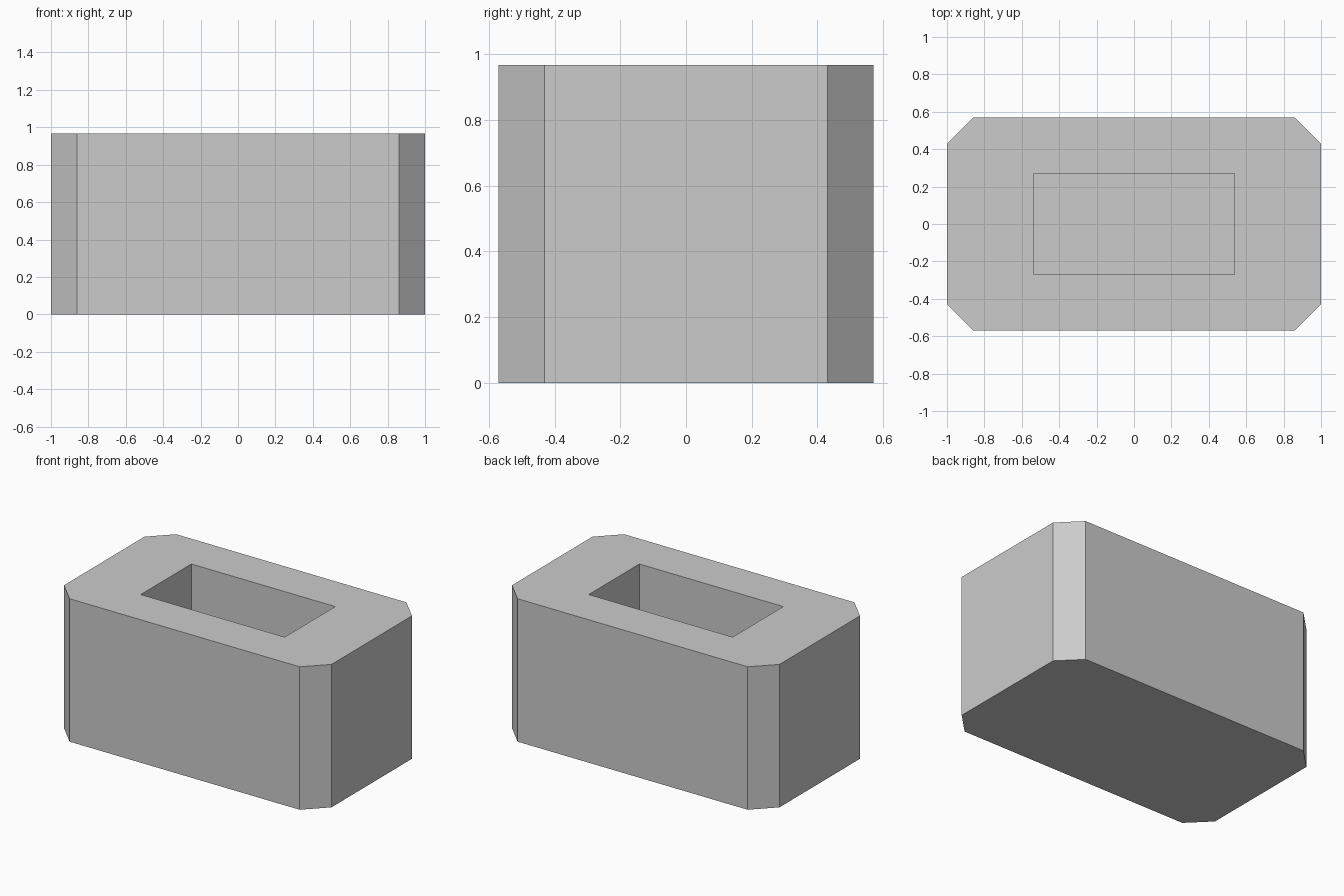
import bpy
import bmesh

LENGTH, WIDTH, HEIGHT = 2.0, 1.14, 0.966
CHAMFER = 0.14
POCKET_X, POCKET_Y, POCKET_DEPTH = 0.538, 0.27, 0.68

cube = bpy.data.objects.get("Cube")
if cube:
    bpy.data.objects.remove(cube, do_unlink=True)

grey = bpy.data.materials.new("plain grey")
grey.use_nodes = True
colour = (0.6, 0.6, 0.6, 1)
grey.diffuse_color = colour
grey.node_tree.nodes["Principled BSDF"].inputs["Base Color"].default_value = colour

# Solid block standing on the ground
bm = bmesh.new()
bmesh.ops.create_cube(bm, size=1)
for v in bm.verts:
    v.co.x *= LENGTH
    v.co.y *= WIDTH
    v.co.z = (v.co.z + 0.5) * HEIGHT

# Chamfered upright corners
uprights = [e for e in bm.edges if abs(e.verts[0].co.z - e.verts[1].co.z) > 0.1]
bmesh.ops.bevel(bm, geom=uprights, offset=CHAMFER, offset_type='OFFSET',
                segments=1, affect='EDGES')
bm.normal_update()

# Rectangular pocket sunk into the top: rim, walls and floor
top = next(f for f in bm.faces if f.normal.z > 0.9)
outer = list(top.verts)
bm.faces.remove(top)
corners = [(1, 1), (-1, 1), (-1, -1), (1, -1)]


def ring(z):
    return [bm.verts.new((sx * POCKET_X, sy * POCKET_Y, z)) for sx, sy in corners]


mouth, floor = ring(HEIGHT), ring(HEIGHT - POCKET_DEPTH)


def chamfer_pair(sx, sy):
    pair = [v for v in outer if v.co.x * sx > 0 and v.co.y * sy > 0]
    pair.sort(key=lambda v: abs(v.co.x), reverse=sx * sy > 0)
    return pair


pairs = [chamfer_pair(*c) for c in corners]
for i in range(4):
    j = (i + 1) % 4
    bm.faces.new((mouth[i], pairs[i][0], pairs[i][1]))
    bm.faces.new((mouth[i], pairs[i][1], pairs[j][0], mouth[j]))
    bm.faces.new((mouth[i], mouth[j], floor[j], floor[i]))
bm.faces.new(floor)
bmesh.ops.recalc_face_normals(bm, faces=bm.faces)

mesh = bpy.data.meshes.new("hollow_block")
bm.to_mesh(mesh)
bm.free()
mesh.materials.append(grey)
block = bpy.data.objects.new("hollow_block", mesh)
bpy.context.collection.objects.link(block)
